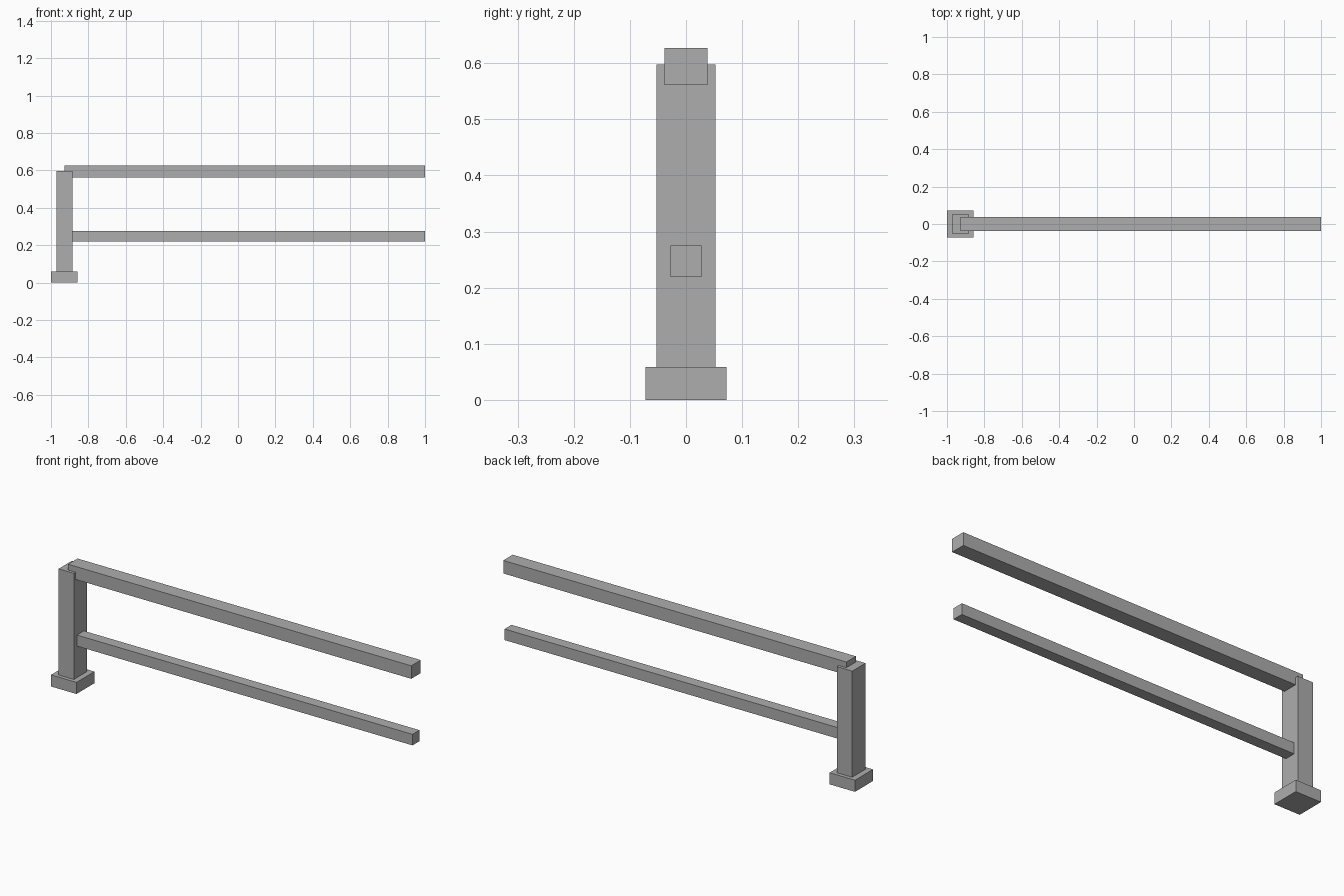
import bpy

if "Cube" in bpy.data.objects:
    bpy.data.objects.remove(bpy.data.objects["Cube"])

# One flat grey for the whole fence section
grey = bpy.data.materials.new("plain_grey")
grey.diffuse_color = (0.42, 0.42, 0.42, 1)
grey.use_nodes = True
grey.node_tree.nodes["Principled BSDF"].inputs["Base Color"].default_value = grey.diffuse_color


def box(name, x, y, z):
    """Box from (min, max) ranges along each axis."""
    bpy.ops.mesh.primitive_cube_add(size=1, location=[(a + b) / 2 for a, b in (x, y, z)])
    ob = bpy.context.object
    ob.name = name
    ob.scale = [b - a for a, b in (x, y, z)]
    bpy.ops.object.transform_apply(location=False, rotation=False, scale=True)
    ob.data.materials.append(grey)
    return ob


POST_X = -0.928  # post centre; both rails start here inside the post

# Foot block and upright post
box("post_base", (-1.0, -0.857), (-0.072, 0.072), (0.0, 0.059))
box("post", (POST_X - 0.043, POST_X + 0.043), (-0.053, 0.053), (0.059, 0.598))

# Top rail sits slightly proud of the post, lower rail is thinner
for name, half, z in (("top_rail", 0.038, (0.561, 0.627)),
                      ("lower_rail", 0.028, (0.219, 0.275))):
    box(name, (POST_X, 1.0), (-half, half), z)
